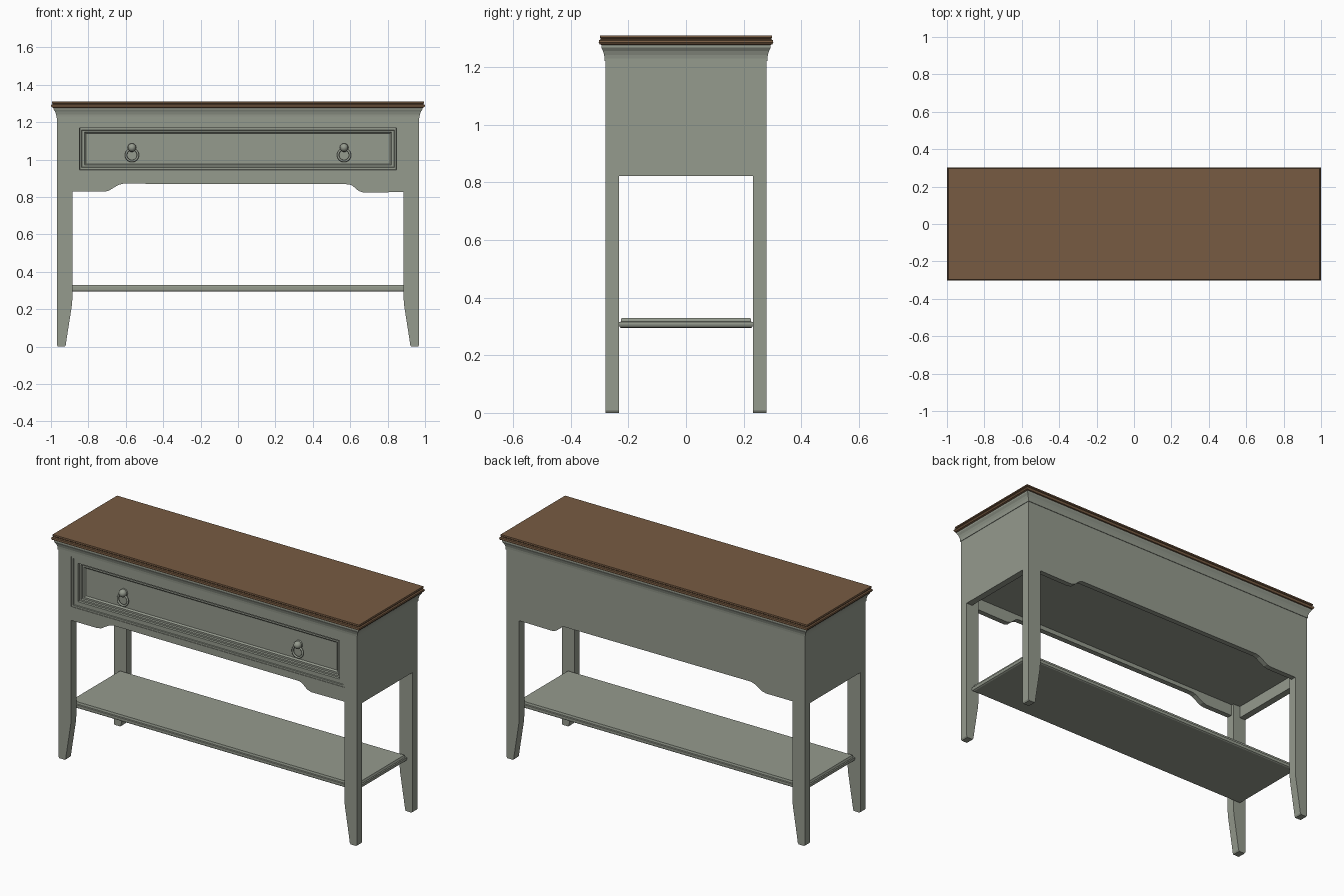
import bpy, bmesh, math
from mathutils import Matrix

if "Cube" in bpy.data.objects:
    bpy.data.objects.remove(bpy.data.objects["Cube"])


def material(name, rgb):
    m = bpy.data.materials.new(name)
    m.diffuse_color = (*rgb, 1)
    m.use_nodes = True
    m.node_tree.nodes["Principled BSDF"].inputs["Base Color"].default_value = m.diffuse_color
    return m


SAGE = material("sage paint", (0.30, 0.325, 0.27))
WOOD = material("brown wood", (0.185, 0.105, 0.055))


def finish(name, bm, mat, smooth=False):
    bmesh.ops.recalc_face_normals(bm, faces=bm.faces[:])
    me = bpy.data.meshes.new(name)
    bm.to_mesh(me)
    bm.free()
    me.materials.append(mat)
    ob = bpy.data.objects.new(name, me)
    bpy.context.collection.objects.link(ob)
    if smooth:
        for p in me.polygons:
            p.use_smooth = True
    return ob


def loft(name, rings, mat):
    """Skin closed rings of equal length and cap both ends."""
    bm = bmesh.new()
    rows = [[bm.verts.new(p) for p in r] for r in rings]
    for a, b in zip(rows, rows[1:]):
        for i in range(len(a)):
            j = (i + 1) % len(a)
            bm.faces.new((a[i], a[j], b[j], b[i]))
    bm.faces.new(rows[0])
    bm.faces.new(rows[-1])
    return finish(name, bm, mat)


def slab(name, steps, mat):
    """Moulded board: rectangles (half x, half y, z) stacked upward."""
    return loft(name, [[(-x, -y, z), (x, -y, z), (x, y, z), (-x, y, z)]
                       for x, y, z in steps], mat)


def plate(name, pts, y0, y1, mat):
    """Outline in x-z, thickened along y."""
    return loft(name, [[(x, y, z) for x, z in pts] for y in (y0, y1)], mat)


def box(name, x0, x1, y0, y1, z0, z1, mat):
    return plate(name, [(x0, z0), (x1, z0), (x1, z1), (x0, z1)], y0, y1, mat)


# wooden top with bead edge
slab("table_top", [(.985, .290, 1.276), (.995, .300, 1.279), (1.0, .303, 1.286),
                   (.998, .302, 1.293), (.991, .296, 1.296), (.991, .296, 1.299),
                   (.995, .299, 1.302), (.993, .298, 1.310)], WOOD)

# cove moulding beneath the top
slab("cove_moulding", [(.971, .283, 1.222), (.971, .283, 1.230), (.973, .284, 1.242),
                       (.978, .288, 1.256), (.986, .294, 1.268), (.986, .294, 1.277)], SAGE)

# legs tapered on the inner side
leg = [(.926, 0), (.963, 0), (.968, .008), (.968, 1.222), (.886, 1.222),
       (.886, .25), (.889, .215), (.918, .03), (.921, .008)]
for sx, side in ((-1, "left"), (1, "right")):
    for y0, y1, end in ((-.28, -.232, "front"), (.232, .28, "back")):
        plate(f"{end}_{side}_leg", [(sx * x, z) for x, z in leg], y0, y1, SAGE)
    # side panel flush with the legs
    a, b = sorted((sx * .93, sx * .968))
    box(f"{side}_side_panel", a, b, -.232, .232, .822, 1.222, SAGE)


# shaped aprons, front (below the drawer) and back (full height)
def apron(top):
    return [(-.886, top), (-.886, .828), (-.715, .828), (-.69, .834), (-.64, .864),
            (-.615, .871), (.59, .868), (.61, .862), (.645, .832), (.67, .824),
            (.886, .826), (.886, top)]


plate("front_apron", apron(.909), -.28, -.25, SAGE)
plate("back_panel", apron(1.222), .25, .28, SAGE)
box("front_top_rail", -.886, .886, -.28, -.25, 1.204, 1.222, SAGE)
box("cabinet_floor", -.93, .93, -.245, .25, .89, .909, SAGE)

# stepped, recessed drawer front
rings = []
for o, y in ((0, -.22), (0, -.277), (.011, -.277), (.013, -.272), (.038, -.272),
             (.040, -.261), (.050, -.261), (.053, -.252), (.064, -.252), (.072, -.244)):
    x, z0, z1 = .886 - o, .909 + o * .95, 1.204 - o * .9
    rings.append([(-x, y, z0), (x, y, z0), (x, y, z1), (-x, y, z1)])
loft("drawer_front", rings, SAGE)

# lower shelf with moulded edge
slab("lower_shelf", [(.922, .225, .294), (.930, .231, .298), (.933, .232, .306),
                     (.932, .232, .315), (.926, .226, .317), (.926, .226, .320),
                     (.922, .224, .330)], SAGE)


# drawer pulls: rosette, knob and hanging ring
def ring(name, cx, cy, cz, major, minor, n=32, m=10):
    bm = bmesh.new()
    v = []
    for i in range(n):
        a = math.tau * i / n
        v.append([])
        for j in range(m):
            b = math.tau * j / m
            r = major + minor * math.cos(b)
            v[-1].append(bm.verts.new((cx + r * math.cos(a), cy + minor * math.sin(b),
                                       cz + r * math.sin(a))))
    for i in range(n):
        for j in range(m):
            k, l = (i + 1) % n, (j + 1) % m
            bm.faces.new((v[i][j], v[k][j], v[k][l], v[i][l]))
    return finish(name, bm, SAGE, True)


for x, side in ((-.567, "left"), (.567, "right")):
    bm = bmesh.new()
    bmesh.ops.create_uvsphere(bm, u_segments=20, v_segments=12, radius=.022,
                              matrix=Matrix.Translation((x, -.257, 1.064)))
    finish(f"{side}_knob", bm, SAGE, True)
    bm = bmesh.new()
    bmesh.ops.create_cone(bm, cap_ends=True, segments=20, radius1=.024, radius2=.018,
                          depth=.008, matrix=Matrix.Translation((x, -.247, 1.064))
                          @ Matrix.Rotation(math.pi / 2, 4, 'X'))
    finish(f"{side}_rosette", bm, SAGE)
    ring(f"{side}_pull_ring", x, -.257, 1.024, .032, .006)
